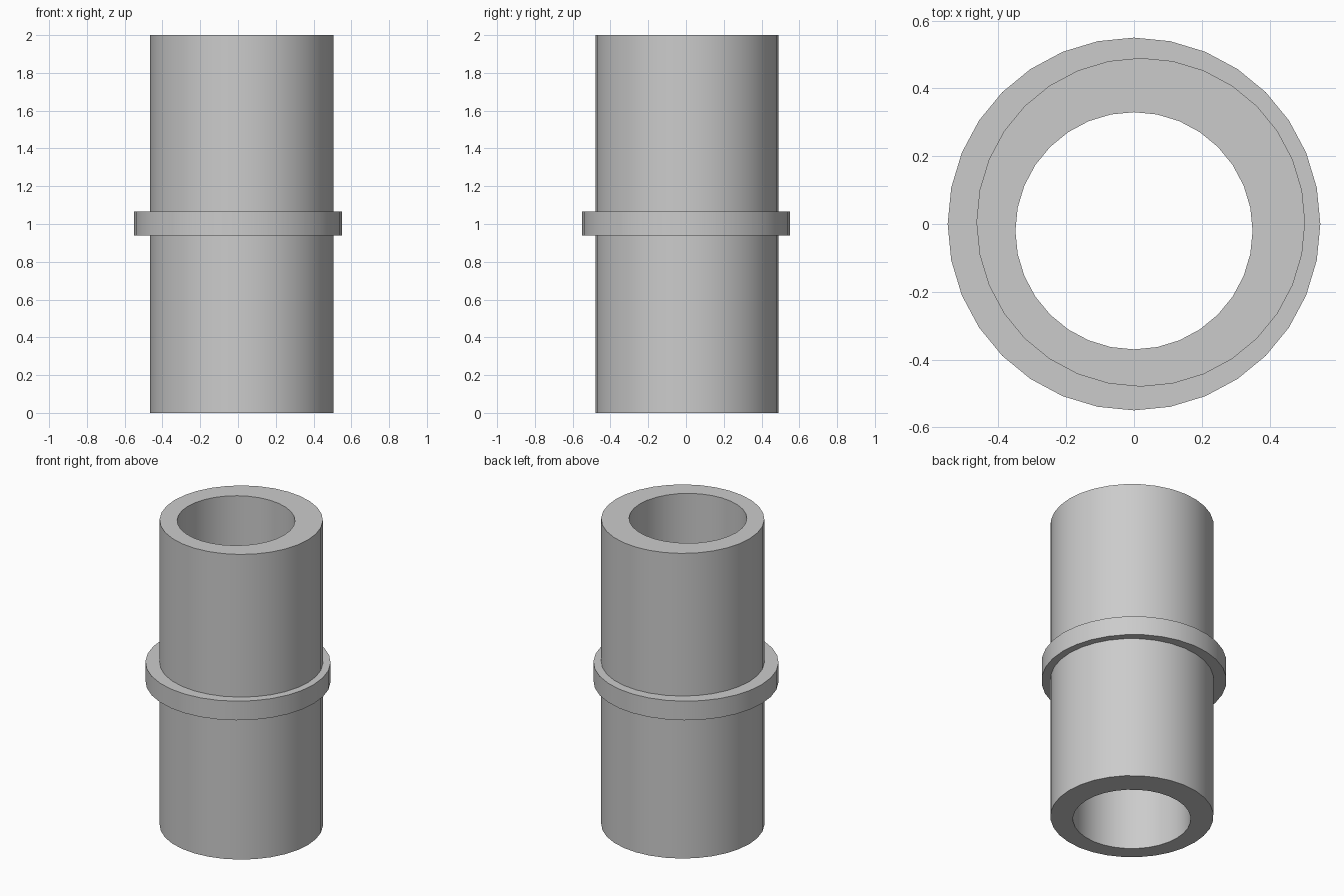
import bpy, bmesh
from math import cos, sin, pi, radians

if "Cube" in bpy.data.objects:
    bpy.data.objects.remove(bpy.data.objects["Cube"])

SIDES = 32


def hollow_cylinder(name, outer, inner, z0, z1):
    """outer / inner are (centre x, centre y, radius)."""
    bm = bmesh.new()

    def loop(circle, z):
        cx, cy, r = circle
        return [bm.verts.new((cx + r * cos(2 * pi * i / SIDES),
                              cy + r * sin(2 * pi * i / SIDES), z))
                for i in range(SIDES)]

    loops = [loop(outer, z0), loop(outer, z1), loop(inner, z1), loop(inner, z0)]
    for k in range(4):
        a, b = loops[k], loops[(k + 1) % 4]
        for i in range(SIDES):
            j = (i + 1) % SIDES
            bm.faces.new((a[i], a[j], b[j], b[i]))
    bmesh.ops.recalc_face_normals(bm, faces=bm.faces)
    mesh = bpy.data.meshes.new(name)
    bm.to_mesh(mesh)
    bm.free()
    obj = bpy.data.objects.new(name, mesh)
    bpy.context.collection.objects.link(obj)
    bpy.ops.object.select_all(action='DESELECT')
    obj.select_set(True)
    bpy.context.view_layer.objects.active = obj
    bpy.ops.object.shade_smooth_by_angle(angle=radians(30))
    return obj


# Tall sleeve with a slightly off-centre bore
hollow_cylinder("tube_body", (0.02, 0.005, 0.485), (0, -0.02, 0.35), 0, 2)

# Raised band around the middle, embedded in the wall
hollow_cylinder("middle_collar", (0, 0, 0.55), (0, 0, 0.42), 0.94, 1.065)
